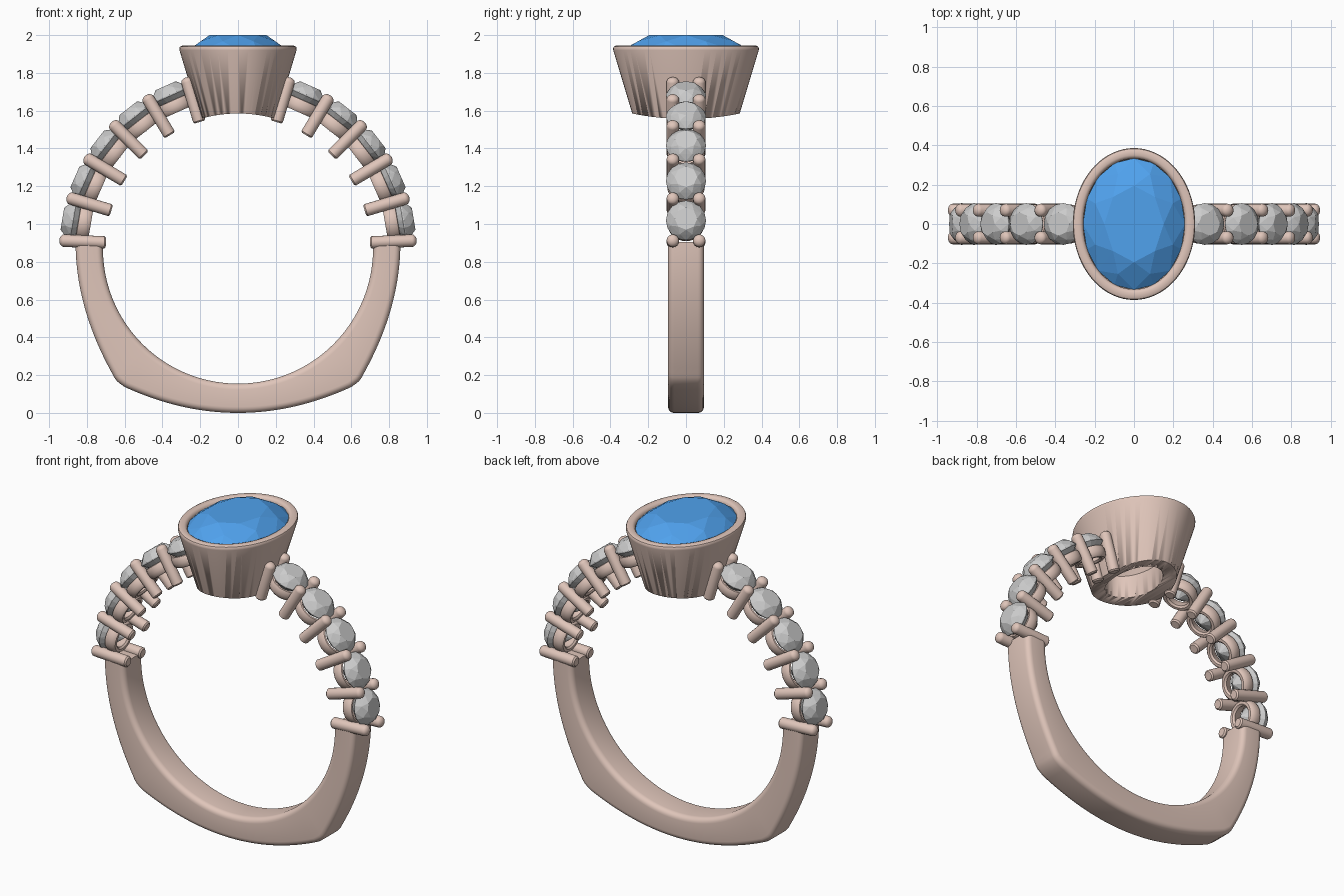
import bpy, bmesh
from math import sin, cos, pi, radians, atan2, hypot
from mathutils import Matrix, Vector

if "Cube" in bpy.data.objects:
    bpy.data.objects.remove(bpy.data.objects["Cube"])

CZ, RI = 0.87, 0.715          # finger hole centre height and radius


def material(name, rgb):
    m = bpy.data.materials.new(name)
    m.diffuse_color = (*rgb, 1)
    m.use_nodes = True
    m.node_tree.nodes["Principled BSDF"].inputs["Base Color"].default_value = m.diffuse_color
    return m


gold = material("rose_gold", (0.74, 0.56, 0.49))
blue = material("blue_stone", (0.08, 0.36, 0.85))


def finish(bm, name, mat=None, smooth=True):
    bmesh.ops.remove_doubles(bm, verts=bm.verts, dist=1e-5)
    bmesh.ops.recalc_face_normals(bm, faces=bm.faces)
    me = bpy.data.meshes.new(name)
    bm.to_mesh(me)
    bm.free()
    if smooth:
        me.shade_smooth()
        me.set_sharp_from_angle(angle=radians(35))
    if mat:
        me.materials.append(mat)
    ob = bpy.data.objects.new(name, me)
    bpy.context.collection.objects.link(ob)
    return ob


def loft(bm, rings, close_rings=False, close_ends=False):
    vs = [[bm.verts.new(p) for p in r] for r in rings]
    n = len(vs)
    for i in range(n if close_rings else n - 1):
        a, b = vs[i], vs[(i + 1) % n]
        for j in range(len(a)):
            k = (j + 1) % len(a)
            bm.faces.new((a[j], a[k], b[k], b[j]))
    if close_ends:
        bm.faces.new(vs[0])
        bm.faces.new(vs[-1])


def lathe(bm, profile, mat=Matrix(), rx=0, ry=0, seg=24, loop=True):
    rings = [[mat @ Vector(((rx + d) * cos(2 * pi * j / seg), (ry + d) * sin(2 * pi * j / seg), z))
              for j in range(seg)] for d, z in profile]
    loft(bm, rings, close_rings=loop, close_ends=not loop)


def gem(bm, mat, rx, ry, crown, depth, table):
    # brilliant cut as a convex hull of facet corner rings, girdle at local z = 0
    pts = [(0, 0, -depth)]
    for n, s, z, off in ((8, table, crown, 0), (8, 0.82, crown * 0.6, 0.5),
                         (16, 1, 0.06 * crown, 0), (16, 1, -0.06 * crown, 0), (8, 0.5, -depth * 0.56, 0.5)):
        for j in range(n):
            a = 2 * pi * (j + off) / n
            pts.append((rx * s * cos(a), ry * s * sin(a), z))
    vs = [bm.verts.new(mat @ Vector(p)) for p in pts]
    bmesh.ops.convex_hull(bm, input=vs)


def radial(deg, y=0):
    # local z points outward from the finger hole centre
    return Matrix.Translation((0, y, CZ)) @ Matrix.Rotation(radians(90 - deg), 4, 'Y')


# lower band: outer outline of right half, mirrored, lofted with rounded section
half = []
for i in range(25):
    z = 0.905 - (0.905 - 0.21) * i / 24
    half.append((0.86 - 0.4 * (0.905 - z) ** 2, z))
half += [(0.654, 0.186), (0.640, 0.167), (0.618, 0.150)]
half += [(x, x * x / 2.62) for x in (0.6 - 0.6 * i / 20 for i in range(21))]
outline = half + [(-x, z) for x, z in reversed(half[:-1])]
rings = []
W, C = 0.095, 0.032
for x, z in outline:
    a, ro = atan2(z - CZ, x), hypot(x, z - CZ)
    ring = []
    for sy, r0, start in ((1, ro - C, 0), (1, RI + C, 90), (-1, RI + C, 180), (-1, ro - C, 270)):
        for k in range(6):
            t = radians(start + 18 * k)
            r = r0 + C * cos(t)
            ring.append((r * cos(a), sy * (W - C) + C * sin(t), CZ + r * sin(a)))
    rings.append(ring)
bm = bmesh.new()
loft(bm, rings, close_ends=True)
finish(bm, "band", gold)

# side stones, their seats, lower gallery discs and prongs
stones, seats, discs, prongs = (bmesh.new() for _ in range(4))
step, first = 14.1, 2.6
PR = 0.033
prong_profile = [(0, 0.70), (PR - 0.008, 0.70), (PR, 0.708)]
prong_profile += [(PR * cos(radians(t)), 0.922 + 0.025 * sin(radians(t))) for t in range(0, 91, 18)]
seat_profile = [(0.06, 0.80), (0.07, 0.79), (0.086, 0.79), (0.096, 0.80), (0.1, 0.82),
                (0.1, 0.842), (0.094, 0.856), (0.085, 0.858), (0.078, 0.85)]
disc_profile = [(0.02, 0.69), (0.088, 0.69), (0.09, 0.75), (0.086, 0.766), (0.076, 0.774),
                (0.06, 0.774), (0.02, 0.755)]
for side in (0, 1):
    for i in range(6):
        a = first + step * i
        for y in (-0.07, 0.07):
            lathe(prongs, prong_profile, radial(180 - a if side else a, y), seg=16, loop=False)
        if i < 5:
            b = a + step / 2
            m = radial(180 - b if side else b)
            gem(stones, m @ Matrix.Translation((0, 0, 0.888)), 0.106, 0.106, 0.055, 0.1, 0.56)
            lathe(seats, seat_profile, m, seg=32)
            lathe(discs, disc_profile, m, seg=32)
finish(stones, "side_stones", smooth=False)
finish(seats, "stone_seats", gold)
lower = finish(discs, "gallery_discs", gold)
finish(prongs, "prongs", gold)

# oval bezel cup, profile given as offset from the stone's outline
GX, GY = 0.257, 0.332
cup = [(-0.064, 1.53), (0.053, 1.92), (0.054, 1.93), (0.050, 1.939), (0.040, 1.944), (0.018, 1.944),
       (0.008, 1.940), (0.0, 1.928), (0.0, 1.90), (-0.03, 1.86), (-0.13, 1.72), (-0.13, 1.53)]
bm = bmesh.new()
lathe(bm, cup, rx=GX, ry=GY, seg=72)
bezel = finish(bm, "bezel", gold)

# centre stone
bm = bmesh.new()
gem(bm, Matrix.Translation((0, 0, 1.918)), GX + 0.003, GY + 0.003, 0.082, 0.22, 0.58)
finish(bm, "centre_stone", blue, smooth=False)

# finger-hole cutter trims the bezel and discs to the inner circle
bm = bmesh.new()
bmesh.ops.create_cone(bm, cap_ends=True, segments=128, radius1=RI, radius2=RI, depth=1.2,
                      matrix=Matrix.Translation((0, 0, CZ)) @ Matrix.Rotation(pi / 2, 4, 'X'))
cutter = finish(bm, "finger_cutter")
cutter.hide_render = True
cutter.hide_viewport = False
cutter.display_type = 'WIRE'
for ob in (bezel, lower):
    mod = ob.modifiers.new("finger_cut", 'BOOLEAN')
    mod.operation = 'DIFFERENCE'
    mod.solver = 'EXACT'
    mod.object = cutter
